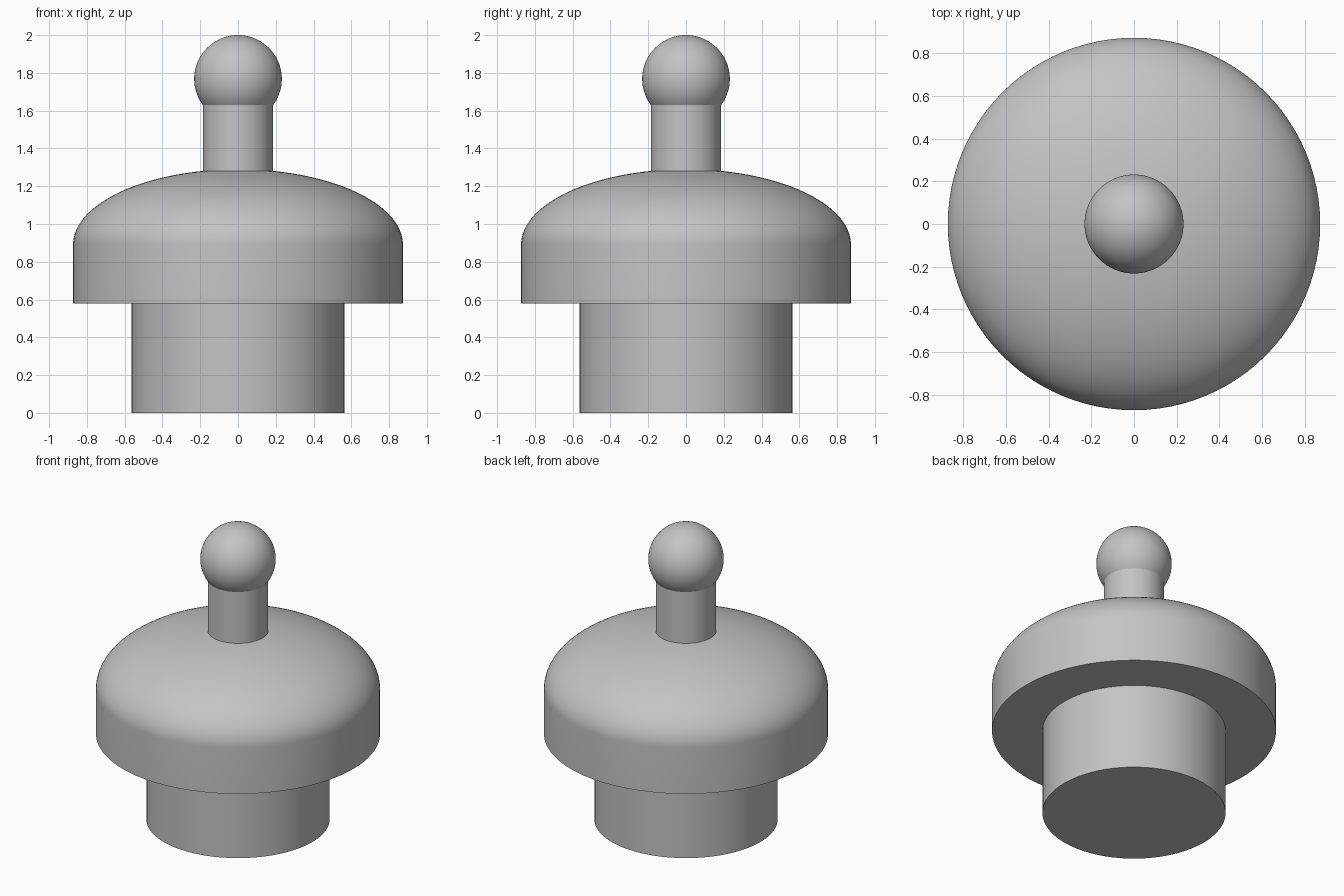
import bpy, bmesh
from math import sin, cos, asin, pi, radians, sqrt

cube = bpy.data.objects.get("Cube")
if cube:
    bpy.data.objects.remove(cube, do_unlink=True)

grey = bpy.data.materials.new("plain grey")
grey.use_nodes = True
colour = (0.55, 0.55, 0.55, 1)
grey.diffuse_color = colour
grey.node_tree.nodes["Principled BSDF"].inputs["Base Color"].default_value = colour


def lathe(name, profile, steps=96):
    """Spin an upward (radius, height) profile around the z axis."""
    bm = bmesh.new()
    verts = [bm.verts.new((r, 0, z)) for r, z in profile]
    edges = [bm.edges.new(pair) for pair in zip(verts, verts[1:])]
    bmesh.ops.spin(bm, geom=verts + edges, cent=(0, 0, 0), axis=(0, 0, 1),
                   angle=2 * pi, steps=steps, use_merge=True)
    bmesh.ops.remove_doubles(bm, verts=bm.verts, dist=1e-5)
    bmesh.ops.recalc_face_normals(bm, faces=bm.faces)
    # Open tubes and shells must face away from the axis
    side = max(bm.faces, key=lambda f: f.calc_center_median().xy.length * f.normal.xy.length)
    if side.normal.xy.dot(side.calc_center_median().xy) < 0:
        bmesh.ops.reverse_faces(bm, faces=bm.faces)
    mesh = bpy.data.meshes.new(name)
    bm.to_mesh(mesh)
    bm.free()
    mesh.materials.append(grey)
    obj = bpy.data.objects.new(name, mesh)
    bpy.context.collection.objects.link(obj)
    bpy.ops.object.select_all(action="DESELECT")
    obj.select_set(True)
    bpy.context.view_layer.objects.active = obj
    bpy.ops.object.shade_smooth_by_angle(angle=radians(30))
    return obj


def arc(rx, rz, z, start, end, count=32):
    """Points on an ellipse centred on the axis, between two angles."""
    angles = [start + (end - start) * i / count for i in range(count + 1)]
    return [(max(rx * cos(a), 0), z + rz * sin(a)) for a in angles]


plug_r, cap_r, stem_r, knob_r = 0.563, 0.873, 0.186, 0.232
cap_bottom, dome_start, dome_height = 0.58, 0.89, 0.4
knob_z = 2 - knob_r

# Plug that fits into the neck
lathe("plug", [(0, 0), (plug_r, 0), (plug_r, cap_bottom)])

# Cap: flat underside, straight rim and domed top up to the stem
dome_end = pi / 2 - asin(stem_r / cap_r)
dome = arc(cap_r, dome_height, dome_start, 0, dome_end)
lathe("domed_cap", [(plug_r, cap_bottom), (cap_r, cap_bottom)] + dome)

# Stem and ball knob
stem_top = knob_z - sqrt(knob_r ** 2 - stem_r ** 2)
lathe("stem", [(stem_r, dome[-1][1]), (stem_r, stem_top)])
lathe("ball_knob", arc(knob_r, knob_r, knob_z, asin((stem_top - knob_z) / knob_r), pi / 2))
